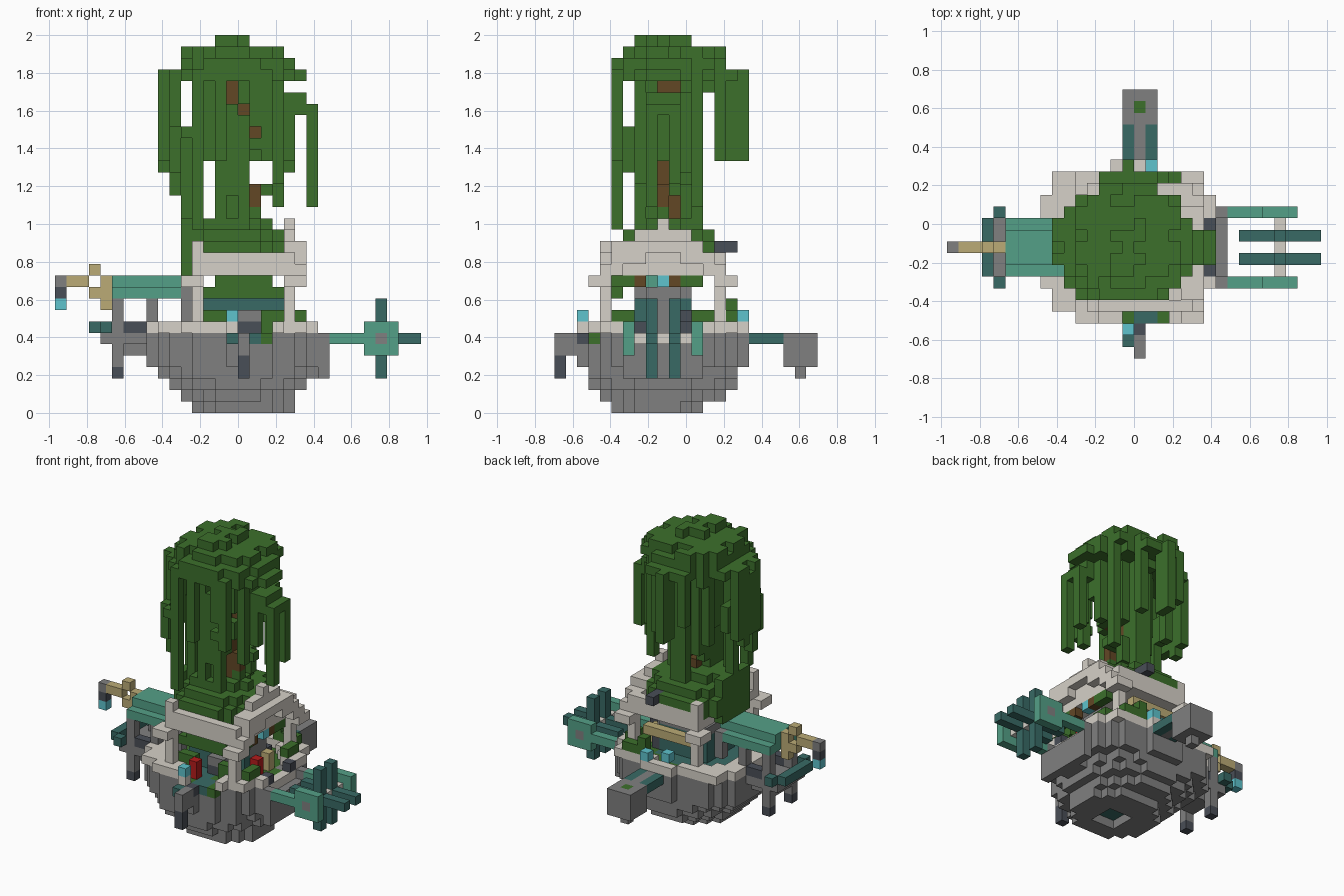
import bpy, bmesh, random
from mathutils import Vector

random.seed(11)
V = 2 / 33                      # edge of one block
if "Cube" in bpy.data.objects:
    bpy.data.objects.remove(bpy.data.objects["Cube"], do_unlink=True)


def material(name, hexa):
    srgb = [int(hexa[i:i + 2], 16) / 255 for i in (0, 2, 4)]
    col = [c / 12.92 if c < 0.04 else ((c + 0.055) / 1.055) ** 2.4 for c in srgb] + [1]
    m = bpy.data.materials.new(name)
    m.use_nodes = True
    m.diffuse_color = col
    m.node_tree.nodes["Principled BSDF"].inputs["Base Color"].default_value = col
    return m


GREEN = material("leaf green", "3c702b")
GRAY = material("stone gray", "808080")
PALE = material("pale stone", "d6d1c8")
TEAL = material("light teal", "54a087")
DEEP = material("dark teal", "386a65")
SLATE = material("slate", "494e57")
TAN = material("tan wood", "bbab76")
CYAN = material("lantern cyan", "5ec3cd")
BROWN = material("bark brown", "624725")
RED = material("red", "b51c1c")

SIDES = [((1, 0, 0), [(1, 0, 0), (1, 1, 0), (1, 1, 1), (1, 0, 1)]),
         ((-1, 0, 0), [(0, 0, 0), (0, 0, 1), (0, 1, 1), (0, 1, 0)]),
         ((0, 1, 0), [(0, 1, 0), (0, 1, 1), (1, 1, 1), (1, 1, 0)]),
         ((0, -1, 0), [(0, 0, 0), (1, 0, 0), (1, 0, 1), (0, 0, 1)]),
         ((0, 0, 1), [(0, 0, 1), (1, 0, 1), (1, 1, 1), (0, 1, 1)]),
         ((0, 0, -1), [(0, 0, 0), (0, 1, 0), (1, 1, 0), (1, 0, 0)])]
taken = set()                   # blocks already filled by earlier parts


def box(x0, x1, y0, y1, z0, z1):
    return {(x, y, z) for x in range(x0, x1) for y in range(y0, y1) for z in range(z0, z1)}


def disc(cx, cy, rx, ry, z0, z1, power=2.2):
    return {(x, y, z) for x, y, z in box(-12, 12, 0, 23, z0, z1)
            if (abs(x + .5 - cx) / rx) ** power + (abs(y + .5 - cy) / ry) ** power < 1}


def part(name, mat, *groups):
    """Joins blocks into one object, keeping only the outer faces."""
    cells = set().union(*groups) - taken
    taken.update(cells)
    bm = bmesh.new()
    for c in sorted(cells):
        for n, corners in SIDES:
            if tuple(a + b for a, b in zip(c, n)) not in cells:
                bm.faces.new([bm.verts.new((Vector(c) + Vector(p) - Vector((0, 11.5, 0))) * V)
                              for p in corners])
    bmesh.ops.remove_doubles(bm, verts=bm.verts, dist=V / 100)
    mesh = bpy.data.meshes.new(name)
    bm.to_mesh(mesh)
    bm.free()
    mesh.materials.append(mat)
    bpy.context.collection.objects.link(bpy.data.objects.new(name, mesh))


# Bowl: stacked stone discs with a pool floor and a pale rim
top = (-.5, 10, 7.6, 7.1)
rear_corners = box(-8, -2, 16, 18, 4, 8) | box(2, 8, 16, 18, 4, 8)
part("bowl_drain", DEEP, box(-1, 2, 7, 10, 1, 2))
part("pool_floor", DEEP, disc(-.5, 9.5, 4.6, 4.2, 6, 7), box(0, 2, 3, 5, 6, 7))
part("grass_floor", GREEN, disc(-.5, 10, 6.1, 5.6, 6, 7), box(-1, 3, 3, 5, 6, 7))
part("side_sill", PALE, box(6, 7, 7, 12, 6, 7))
part("bowl_slate", SLATE, box(0, 1, 2, 3, 6, 7))
part("bowl", GRAY,
     disc(.5, 9, 4.6, 4.1, 0, 1, 1.8) - box(-1, 2, 7, 10, 0, 1),
     disc(0, 9.5, 5.2, 5.7, 1, 2, 1.8), disc(0, 9.5, 6.2, 6.7, 2, 3, 1.8),
     disc(-.3, 9.5, 7.1, 6.9, 3, 4, 2), disc(*top, 4, 7, 2.5) - rear_corners,
     box(7, 8, 6, 13, 3, 6), box(7, 8, 6, 7, 6, 7), box(7, 8, 12, 13, 6, 7),
     box(-1, 1, 2, 3, 4, 7))
part("rim_slates", SLATE, box(6, 7, 7, 8, 7, 8), box(6, 7, 11, 12, 7, 8))
part("rim", PALE, disc(*top, 7, 8, 3) - rear_corners - disc(-.5, 10, 5.9, 5.6, 7, 8)
     - box(-1, 3, 3, 5, 7, 8) - box(5, 8, 7, 12, 7, 8), box(-1, 0, 2, 3, 7, 8))

# Front spout and lanterns
part("front_spout", GRAY, box(0, 1, 0, 2, 5, 7))
part("front_spout_tip", SLATE, box(0, 1, 0, 1, 3, 5))
part("spout_bracket", DEEP, box(-1, 0, 1, 2, 6, 7))
part("rim_lanterns", CYAN, box(-1, 0, 2, 3, 8, 9), box(1, 2, 16, 17, 8, 9),
     box(4, 5, 9, 10, 11, 12), box(-1, 0, 15, 16, 8, 9))

# Rear trough and its end block
part("rear_plant", GREEN, box(0, 1, 21, 22, 6, 7))
part("rear_trough_walls", DEEP, box(-1, 0, 17, 20, 6, 7), box(1, 2, 17, 20, 6, 7))
part("rear_trough", GRAY, box(0, 1, 17, 20, 6, 7), box(-1, 2, 20, 23, 4, 7),
     box(0, 1, 21, 22, 3, 4))

# Side water wheel: two teal arms, an axle and two crossed paddles
for y, side in ((6, "front"), (12, "rear")):
    part("wheel_axle_end_" + side, GRAY, box(12, 13, y, y + 1, 6, 7))
    part("wheel_arm_" + side, TEAL, box(8, 12, y, y + 1, 6, 7), box(11, 14, y, y + 1, 5, 8))
for y, side in ((8, "front"), (10, "rear")):
    part("wheel_paddle_" + side, DEEP, box(9, 16, y, y + 1, 6, 7), box(12, 13, y, y + 1, 3, 10))
part("wheel_axle", PALE, box(12, 13, 7, 12, 6, 7))

# Side balcony with teal canopy
part("balcony_floor", GRAY, box(-12, -7, 7, 12, 6, 7), box(-11, -7, 8, 11, 5, 6),
     box(-8, -7, 8, 11, 4, 5))
part("balcony_rail", DEEP, box(-13, -12, 7, 12, 7, 8), box(-12, -11, 6, 7, 7, 8),
     box(-12, -11, 12, 13, 7, 8))
for y in (7, 11):
    part("balcony_curb", SLATE, box(-10, -8, y, y + 1, 7, 8))
    part("balcony_posts", GRAY, box(-11, -10, y, y + 1, 4, 10), box(-8, -7, y, y + 1, 8, 10),
         box(-5, -4, y, y + 1, 8, 11))
    part("balcony_foot", SLATE, box(-11, -10, y, y + 1, 3, 4))
part("canopy", TEAL, box(-11, -4, 7, 12, 10, 11), box(-11, -4, 8, 11, 11, 12))
part("canopy_crane", TAN, box(-15, -13, 9, 10, 11, 12), box(-13, -12, 9, 10, 12, 13),
     box(-13, -12, 9, 10, 10, 11), box(-12, -11, 9, 10, 9, 12))
part("crane_hook", GRAY, box(-16, -15, 9, 10, 11, 12))
part("crane_chain", SLATE, box(-16, -15, 9, 10, 10, 11))
part("crane_lantern", CYAN, box(-16, -15, 9, 10, 9, 10))

# Pavilion interior
part("counter", DEEP, box(-3, 4, 7, 8, 7, 10), box(-3, 3, 8, 12, 7, 10))
part("hearth", GRAY, box(-3, 3, 7, 12, 10, 11), box(3, 4, 8, 11, 7, 11))
part("red_seats", RED, box(-1, 0, 4, 5, 7, 9), box(4, 5, 8, 9, 7, 9))
part("small_table", TAN, box(4, 5, 10, 11, 7, 9), box(-3, 3, 14, 15, 10, 11))
part("stove", SLATE, box(0, 2, 6, 7, 7, 8), box(3, 4, 11, 12, 7, 9))
part("stove_top", GRAY, box(0, 2, 6, 7, 8, 9))
part("rafters", BROWN, box(4, 5, 7, 8, 11, 12), box(4, 5, 10, 11, 11, 12))
part("shrubs", GREEN, box(-3, -1, 5, 6, 7, 9), box(2, 4, 5, 6, 7, 9), box(5, 6, 5, 7, 7, 9),
     box(5, 6, 12, 14, 7, 9), box(-2, 3, 5, 6, 11, 12), box(-3, 4, 5, 6, 10, 11),
     box(3, 5, 15, 16, 8, 9), box(2, 3, 15, 16, 8, 10), box(4, 5, 5, 7, 11, 12),
     box(4, 5, 11, 13, 11, 12))

# Pavilion posts, beams and stepped gable
for y in (4, 14):
    out = (3, 5) if y == 4 else (14, 16)
    part("roof_posts", PALE, box(-4, -3, y, y + 1, 7, 12), box(4, 5, y, y + 1, 7, 12),
         box(-5, -3, *out, 11, 12), box(4, 6, *out, 11, 12))
    part("roof_beam", PALE, box(-4, 5, y, y + 1, 12, 14), box(-4, -3, y, y + 1, 14, 15))
part("gable", PALE, box(4, 6, 4, 15, 12, 13) - box(5, 6, 6, 13, 12, 13),
     box(4, 6, 5, 14, 13, 14) - box(5, 6, 8, 11, 13, 14), box(4, 6, 5, 13, 14, 15),
     box(4, 5, 7, 12, 15, 16), box(4, 5, 9, 10, 16, 17))
part("chimney", SLATE, box(1, 2, 14, 16, 14, 15))
part("trunk", BROWN, box(-1, 1, 9, 11, 11, 18), box(0, 1, 9, 11, 18, 25),
     box(1, 2, 9, 10, 18, 20), box(1, 2, 9, 10, 22, 25), box(-1, 1, 9, 11, 25, 30))
part("roof_slab", PALE, box(-4, 4, 5, 14, 12, 13))
part("moss_mound", GREEN, disc(-.5, 10, 4.6, 5.2, 13, 15), disc(-.5, 10, 4.6, 4.2, 15, 16),
     disc(-1, 9.5, 3.6, 2.6, 16, 17), box(-5, -4, 7, 12, 12, 17))

# Willow crown: uneven dome layers with hanging strands
dome = [disc(-.7, 9.7, 5.7, 4.8, 29, 30), disc(-.2, 10, 5.3, 5.2, 30, 31, 1.9),
        disc(-.5, 9.7, 3.5, 3.6, 31, 32)]
dome += [{c for c in sorted(layer) if random.random() < .6}
         for layer in (disc(-.5, 10.3, 4.6, 4.8, 31, 32), disc(-.5, 9.5, 1.9, 2.7, 32, 33))]
lumps = [box(4, 6, 8, 11, 29, 30), box(4, 6, 8, 11, 27, 28), box(5, 7, 8, 11, 26, 27),
         box(-3, 2, 14, 16, 29, 30)]
strands = []


def strand(x, y, low, high):
    strands.append(box(x, x + 1, y, y + 1, low, high))


outer = disc(-1, 9.6, 6.3, 4.9, 28, 29, 2.3) - disc(-1, 9.6, 5, 3.9, 28, 29, 2.3)
inner = disc(-.5, 10, 4.6, 3.4, 28, 29) - disc(-.5, 10, 3.4, 2.4, 28, 29)
core = disc(0, 10, 2.8, 2.8, 28, 29) - box(-1, 1, 9, 11, 28, 29)
for ring, chance, low, high in ((outer, .6, 21, 26), (inner, .35, 21, 27), (core, .8, 16, 21)):
    for x, y, z in sorted(ring):
        if random.random() < chance:
            strand(x, y, random.randint(low, high), random.choice((29, 29, 30)))
for spec in ((-7, 8, 22, 30), (-7, 11, 22, 30), (-6, 7, 19, 30), (-5, 9, 13, 25),
             (-4, 5, 16, 30), (-4, 8, 14, 29), (3, 7, 20, 29), (3, 12, 18, 29),
             (6, 8, 18, 27), (6, 10, 20, 27), (-1, 15, 22, 30), (-1, 16, 22, 30),
             (1, 14, 20, 29), (-3, 15, 24, 30), (-2, 7, 16, 29), (0, 7, 17, 29),
             (-1, 8, 16, 26), (1, 11, 17, 29), (0, 11, 17, 29), (2, 5, 22, 29)):
    strand(*spec)

# Openings between the strands, some showing the trunk
gaps = set().union(
    box(-5, -4, 0, 23, 25, 29), box(5, 6, 0, 23, 17, 26), box(4, 6, 0, 23, 28, 29),
    box(-3, -2, 0, 23, 18, 22), box(1, 3, 0, 23, 20, 22), box(-12, 12, 13, 14, 17, 28),
    box(-12, 12, 6, 7, 25, 29), box(-12, 12, 6, 7, 17, 21), box(-1, 0, 0, 9, 27, 29),
    box(0, 1, 0, 9, 26, 27), box(1, 2, 0, 9, 24, 25), box(1, 12, 9, 11, 28, 29),
    box(2, 12, 9, 10, 18, 20), box(1, 12, 10, 11, 17, 18))
part("willow_crown", GREEN, set().union(*dome, *lumps, *strands) - gaps)
